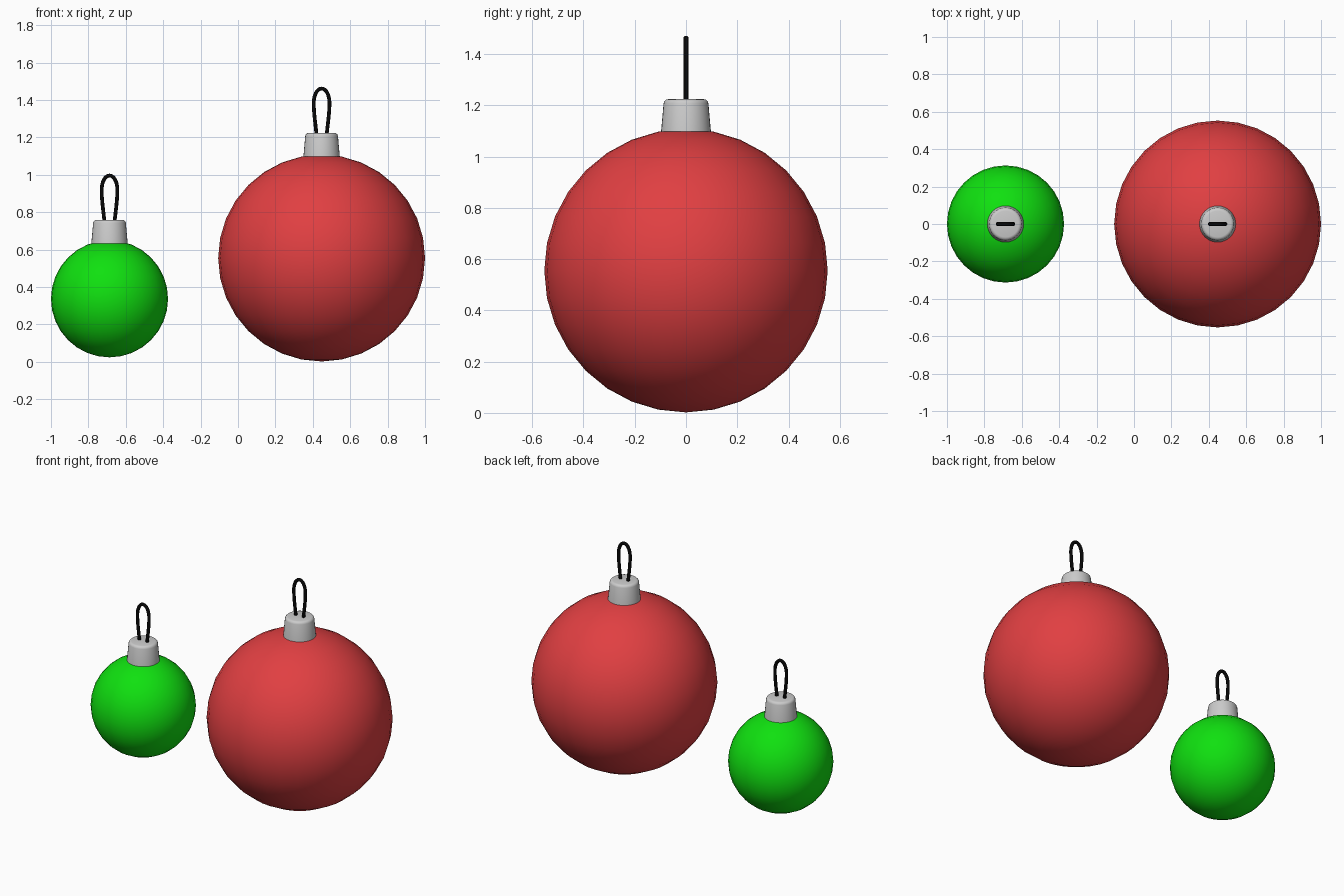
import bpy, bmesh, math

if "Cube" in bpy.data.objects:
    bpy.data.objects.remove(bpy.data.objects["Cube"])


def material(name, color):
    m = bpy.data.materials.new(name)
    m.diffuse_color = (*color, 1)
    m.use_nodes = True
    m.node_tree.nodes["Principled BSDF"].inputs["Base Color"].default_value = m.diffuse_color
    return m


RED = material("red", (0.75, 0.05, 0.054))
GREEN = material("green", (0.005, 0.75, 0.005))
BLACK = material("black", (0.002, 0.002, 0.002))


def ball(name, loc, radius, mat):
    bpy.ops.mesh.primitive_uv_sphere_add(segments=32, ring_count=16, radius=radius, location=loc)
    ob = bpy.context.object
    ob.name = name
    ob.data.materials.append(mat)
    bpy.ops.object.shade_smooth()


def cap(name, x, z_top):
    # tapered cylinder with a rounded top rim
    h = 0.135
    bpy.ops.mesh.primitive_cone_add(vertices=32, radius1=0.098, radius2=0.086, depth=h,
                                    location=(x, 0, z_top - h / 2))
    ob = bpy.context.object
    ob.name = name
    bm = bmesh.new()
    bm.from_mesh(ob.data)
    rim = [e for e in bm.edges if all(v.co.z > 0 for v in e.verts)]
    bmesh.ops.bevel(bm, geom=rim, offset=0.016, segments=3, profile=0.5, affect='EDGES')
    bm.to_mesh(ob.data)
    bm.free()
    bpy.ops.object.shade_smooth_by_angle(angle=math.radians(40))


def hanging_loop(name, x, z):
    # round wire bent into an open teardrop: (point, left handle, right handle)
    pts = [((-.027, -.01), (-.024, -.05), (-.033, .05)),
           ((-.042, .160), (-.042, .105), (-.042, .200)),
           ((0, .237), (-.025, .237), (.025, .237)),
           ((.042, .160), (.042, .200), (.042, .105)),
           ((.027, -.01), (.033, .05), (.024, -.05))]
    cu = bpy.data.curves.new(name, 'CURVE')
    cu.dimensions = '3D'
    cu.bevel_depth = 0.0105
    cu.bevel_resolution = 3
    cu.resolution_u = 10
    cu.use_fill_caps = True
    sp = cu.splines.new('BEZIER')
    sp.bezier_points.add(len(pts) - 1)
    for b, (co, left, right) in zip(sp.bezier_points, pts):
        b.handle_left_type = b.handle_right_type = 'FREE'
        b.co = (co[0], 0, co[1])
        b.handle_left = (left[0], 0, left[1])
        b.handle_right = (right[0], 0, right[1])
    cu.materials.append(BLACK)
    ob = bpy.data.objects.new(name, cu)
    ob.location = (x, 0, z)
    bpy.context.collection.objects.link(ob)


# large and small bauble: x, ball centre z, radius, cap top z
for size, x, z, r, top, mat in (("large", 0.447, 0.555, 0.553, 1.224, RED),
                                ("small", -0.687, 0.337, 0.313, 0.759, GREEN)):
    ball(size + "_ball", (x, 0, z), r, mat)
    cap(size + "_cap", x, top)
    hanging_loop(size + "_hanging_loop", x, top)
